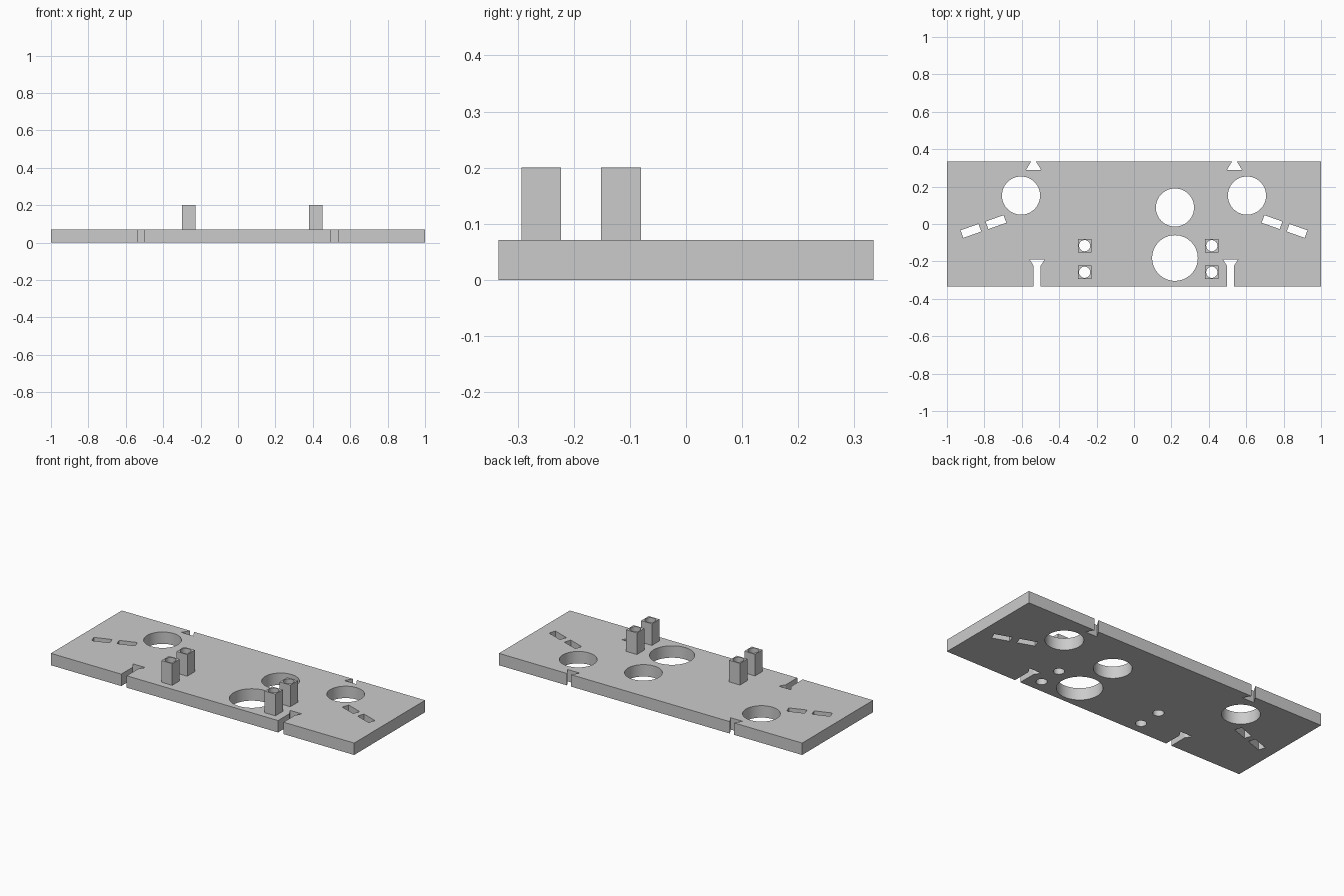
import bpy
import bmesh
from math import cos, sin, tau, radians
from mathutils import Matrix, Vector

if "Cube" in bpy.data.objects:
    bpy.data.objects.remove(bpy.data.objects["Cube"])

THICK, POST_TOP = 0.071, 0.2
HALF_Y = 0.334

grey = bpy.data.materials.new("plain grey")
grey.use_nodes = True
colour = (0.6, 0.6, 0.6, 1)
grey.diffuse_color = colour
grey.node_tree.nodes["Principled BSDF"].inputs["Base Color"].default_value = colour


def circle(x, y, r, n=64):
    return [(x + r * cos(tau * i / n), y + r * sin(tau * i / n)) for i in range(n)]


def rect(x, y, w, h, angle=0):
    turn = Matrix.Rotation(radians(angle), 2)
    corners = ((-w, -h), (w, -h), (w, h), (-w, h))
    return [tuple(Vector((x, y)) + turn @ Vector((a / 2, b / 2))) for a, b in corners]


def extruded(name, loops, z0, z1):
    """Solid from an outer outline and hole outlines."""
    curve = bpy.data.curves.new(name + " outline", "CURVE")
    curve.dimensions = "2D"
    curve.fill_mode = "BOTH"
    curve.extrude = (z1 - z0) / 2
    for loop in loops:
        spline = curve.splines.new("POLY")
        spline.points.add(len(loop) - 1)
        for point, (x, y) in zip(spline.points, loop):
            point.co = (x, y, 0, 1)
        spline.use_cyclic_u = True
    temp = bpy.data.objects.new(name + " outline", curve)
    bpy.context.collection.objects.link(temp)
    bpy.context.view_layer.update()
    graph = bpy.context.evaluated_depsgraph_get()
    mesh = bpy.data.meshes.new_from_object(temp.evaluated_get(graph))
    bpy.data.objects.remove(temp)

    bm = bmesh.new()
    bm.from_mesh(mesh)
    bmesh.ops.remove_doubles(bm, verts=bm.verts, dist=0.0001)
    bmesh.ops.translate(bm, verts=bm.verts, vec=(0, 0, (z0 + z1) / 2))
    bmesh.ops.recalc_face_normals(bm, faces=bm.faces)
    bm.to_mesh(mesh)
    bm.free()
    mesh.name = name
    mesh.materials.clear()
    mesh.materials.append(grey)
    obj = bpy.data.objects.new(name, mesh)
    bpy.context.collection.objects.link(obj)
    bpy.ops.object.select_all(action="DESELECT")
    obj.select_set(True)
    bpy.context.view_layer.objects.active = obj
    bpy.ops.object.shade_smooth_by_angle(angle=radians(30))
    return obj


# Plate outline with flared slots in the front edge and dovetails in the back
outline = [(-1, -HALF_Y)]
for x in (-0.518, 0.516):
    outline += [(x - 0.018, -HALF_Y), (x - 0.018, -0.225), (x - 0.04, -0.19),
                (x + 0.04, -0.19), (x + 0.018, -0.225), (x + 0.018, -HALF_Y)]
outline += [(1, -HALF_Y), (1, HALF_Y)]
for x in (0.537, -0.537):
    outline += [(x + 0.013, HALF_Y), (x + 0.04, 0.29),
                (x - 0.04, 0.29), (x - 0.013, HALF_Y)]
outline.append((-1, HALF_Y))

# Round openings
holes = [circle(0.219, 0.088, 0.102), circle(0.219, -0.182, 0.122)]
for side in (-1, 1):
    holes.append(circle(side * 0.604, 0.152, 0.102))
    # Slanted slots
    for x, y in ((0.738, 0.01), (0.872, -0.037)):
        holes.append(rect(side * x, y, 0.102, 0.043, -side * 19.5))

# Hollow square posts, with their bores running on through the plate
posts = [("right", -0.264), ("left", 0.416)]
rows = [("front", -0.258), ("back", -0.116)]
for side, x in posts:
    for row, y in rows:
        bore = circle(x, y, 0.03, 32)
        holes.append(bore)
        extruded(f"{row}_{side}_post", [rect(x, y, 0.071, 0.071), bore], THICK, POST_TOP)

extruded("base_plate", [outline] + holes, 0, THICK)
